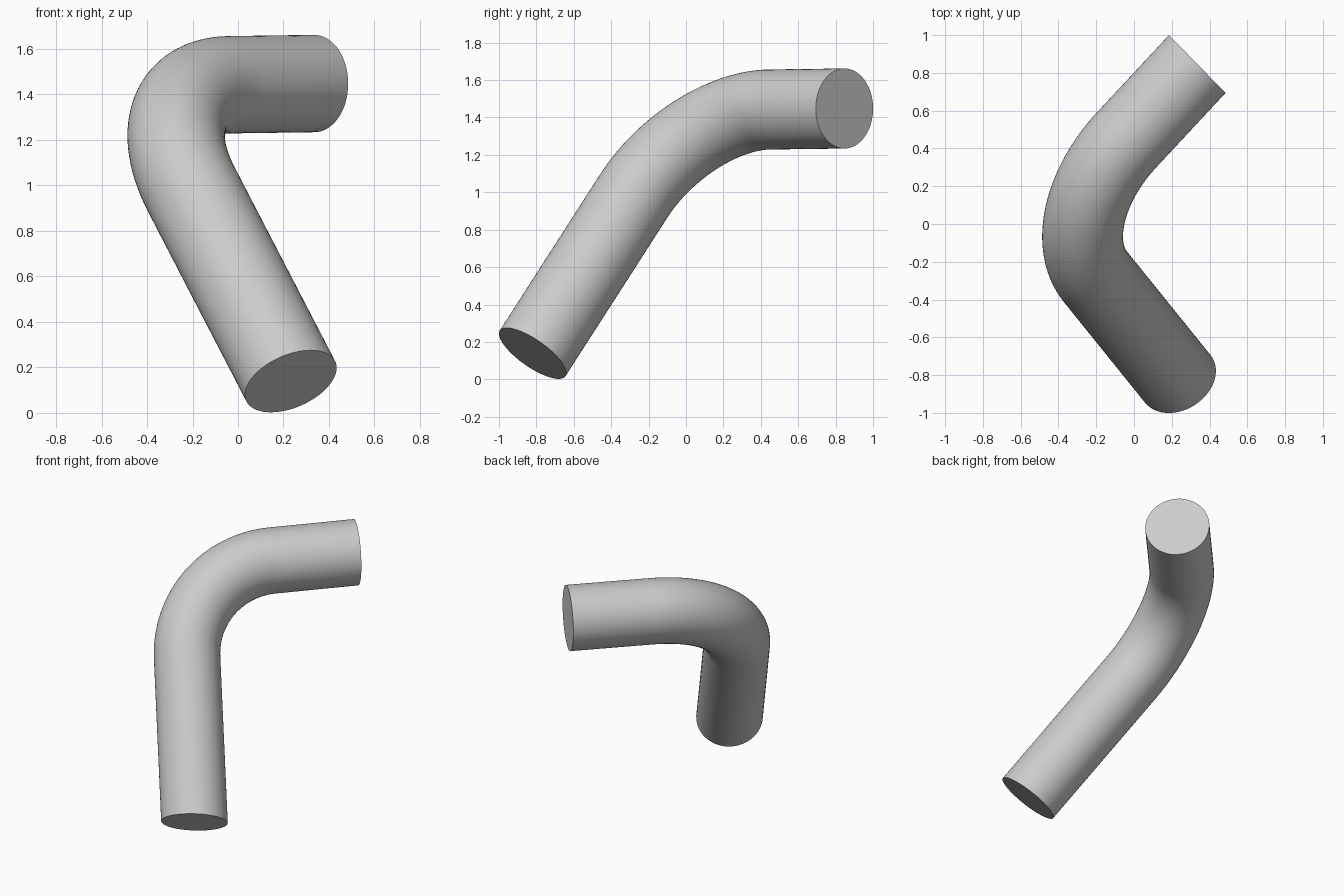
import bpy, bmesh, math
from mathutils import Vector

cube = bpy.data.objects.get("Cube")
if cube:
    bpy.data.objects.remove(cube)

RADIUS = 0.214
SIDES = 64
BEND_STEPS = 32
TANGENT_LENGTH = 0.59

# Centreline: two straight legs meeting at a rounded corner
foot = Vector((0.232, -0.82, 0.139))
corner = Vector((-0.441, 0.014, 1.437))
tip = Vector((0.335, 0.847, 1.448))
leg_in = (corner - foot).normalized()
leg_out = (tip - corner).normalized()
turn = leg_in.angle(leg_out)
axis = leg_in.cross(leg_out).normalized()
bend_radius = TANGENT_LENGTH / math.tan(turn / 2)
inward = axis.cross(leg_in)
bend_start = corner - leg_in * TANGENT_LENGTH

# Sections: centre, direction, and normal of the cutting plane
foot_cut = Vector((-0.34, 0.54, 0.77)).normalized()
tip_cut = Vector((0.716, 0.698, 0)).normalized()
sections = [(foot, leg_in, foot_cut)]
for i in range(BEND_STEPS + 1):
    a = turn * i / BEND_STEPS
    centre = bend_start + bend_radius * (leg_in * math.sin(a) + inward * (1 - math.cos(a)))
    direction = leg_in * math.cos(a) + inward * math.sin(a)
    sections.append((centre, direction, direction))
sections.append((tip, leg_out, tip_cut))


def add_ring(bm, centre, direction, cut):
    """Circle around the path, slid along it onto the cutting plane."""
    side = axis.cross(direction)
    ring = []
    for i in range(SIDES):
        a = math.tau * i / SIDES
        p = RADIUS * (side * math.cos(a) + axis * math.sin(a))
        p -= direction * (p.dot(cut) / direction.dot(cut))
        ring.append(bm.verts.new(centre + p))
    return ring


# Bent rod with flat end caps
bm = bmesh.new()
rings = [add_ring(bm, *s) for s in sections]
for low, high in zip(rings, rings[1:]):
    for i in range(SIDES):
        j = (i + 1) % SIDES
        bm.faces.new((low[i], low[j], high[j], high[i]))
bm.faces.new(rings[0])
bm.faces.new(rings[-1])
bmesh.ops.recalc_face_normals(bm, faces=bm.faces)
mesh = bpy.data.meshes.new("bent_rod")
bm.to_mesh(mesh)
bm.free()
rod = bpy.data.objects.new("bent_rod", mesh)
bpy.context.collection.objects.link(rod)

# Plain grey material
grey = bpy.data.materials.new("light_grey")
grey.use_nodes = True
colour = (0.6, 0.6, 0.6, 1)
grey.diffuse_color = colour
grey.node_tree.nodes["Principled BSDF"].inputs["Base Color"].default_value = colour
mesh.materials.append(grey)

# Smooth sides, sharp rims
bpy.ops.object.select_all(action="DESELECT")
rod.select_set(True)
bpy.context.view_layer.objects.active = rod
bpy.ops.object.shade_smooth_by_angle(angle=math.radians(30))
